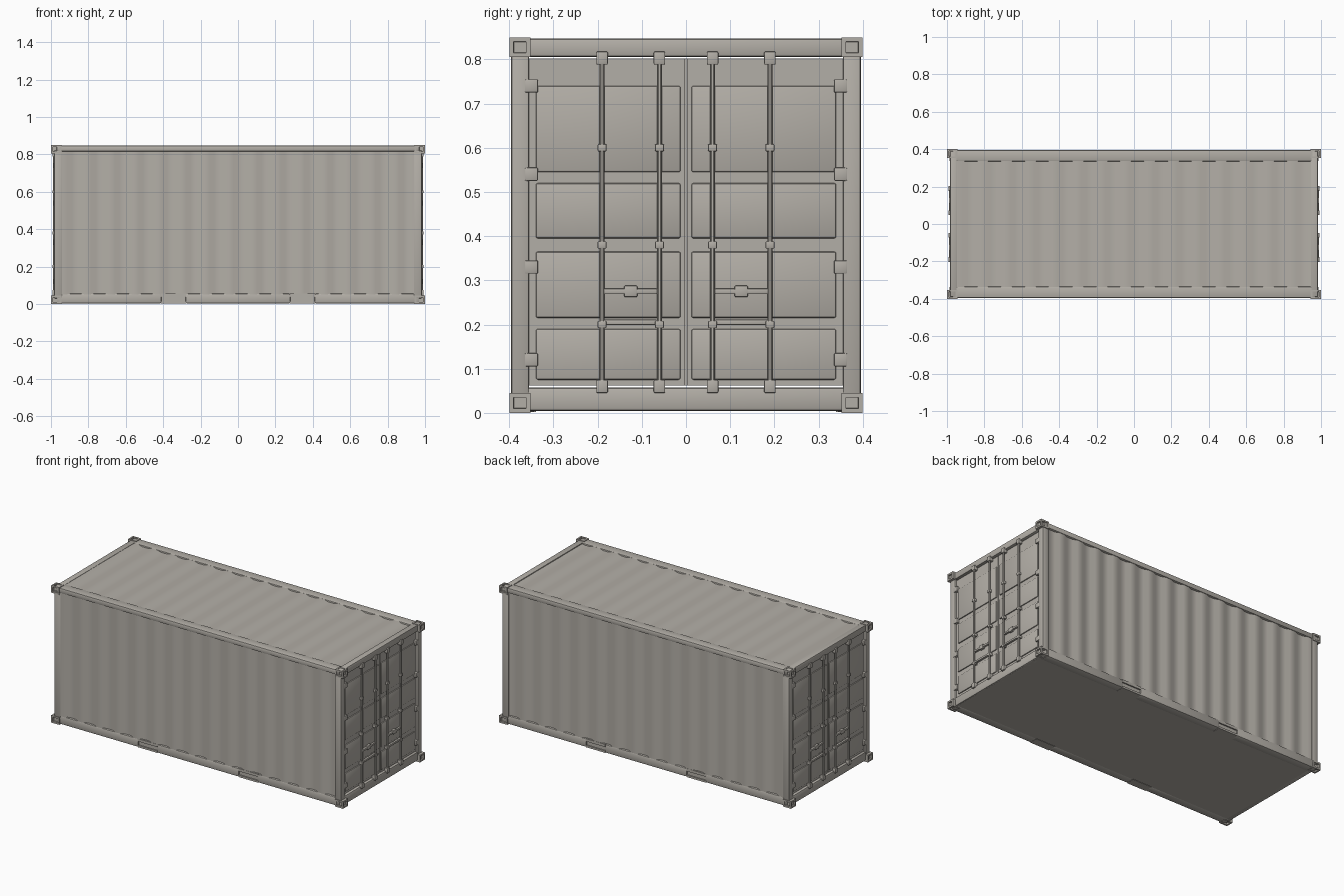
import bpy, bmesh, math
from mathutils import Vector

if "Cube" in bpy.data.objects:
    bpy.data.objects.remove(bpy.data.objects["Cube"])

L, W, H = 1.0, 0.4, 0.85          # half length, half width, height

paint = bpy.data.materials.new("warm grey paint")
paint.diffuse_color = (0.45, 0.425, 0.385, 1)
paint.use_nodes = True
paint.node_tree.nodes["Principled BSDF"].inputs["Base Color"].default_value = paint.diffuse_color


def finish(bm, name, smooth=30):
    me = bpy.data.meshes.new(name)
    bm.to_mesh(me)
    bm.free()
    ob = bpy.data.objects.new(name, me)
    bpy.context.collection.objects.link(ob)
    me.materials.append(paint)
    bpy.ops.object.select_all(action='DESELECT')
    ob.select_set(True)
    bpy.context.view_layer.objects.active = ob
    bpy.ops.object.shade_smooth_by_angle(angle=math.radians(smooth))
    return ob


def box(name, x, y, z, bevel=0.0):
    """Box from (min, max) ranges."""
    bm = bmesh.new()
    bmesh.ops.create_cube(bm, size=1)
    for v in bm.verts:
        v.co = Vector([r[0] if c < 0 else r[1] for c, r in zip(v.co, (x, y, z))])
    if bevel:
        bmesh.ops.bevel(bm, geom=bm.edges[:], offset=bevel, segments=2,
                        profile=0.5, affect='EDGES')
    return finish(bm, name)


def span(s, a, b):
    """Range a..b mirrored to side s."""
    return (a, b) if s > 0 else (-b, -a)


def corrugated(name, half, count, depth, place, flip):
    """Wavy sheet; place(u, depth, t) gives the point."""
    bm = bmesh.new()
    pitch = 2 * half / count
    rows = []
    for i in range(count):
        for f, d in ((0, 0), (0.3, 0), (0.5, depth), (0.8, depth)):
            rows.append((-half + (i + f) * pitch, d))
    rows.append((half, 0))
    pairs = [[bm.verts.new(place(u, d, t)) for t in (0, 1)] for u, d in rows]
    for a, b in zip(pairs, pairs[1:]):
        q = [a[0], b[0], b[1], a[1]]
        bm.faces.new(q[::-1] if flip else q)
    return finish(bm, name, 60)


# Floor
box("floor", (-0.975, 0.975), (-0.385, 0.385), (0.004, 0.04))

# Corrugated roof and side walls
corrugated("roof", 0.955, 15, 0.007,
           lambda u, d, t: (u, -0.345 + 0.69 * t, 0.844 - d), False)
for s in (-1, 1):
    side = "right" if s > 0 else "left"
    corrugated(side + "_wall", 0.95, 15, 0.010,
               lambda u, d, t: (u, s * (0.392 - d), 0.045 + 0.775 * t), s > 0)

    # Top rail and plain roof margin
    box(side + "_top_rail", (-0.97, 0.97), span(s, 0.335, 0.396),
        (0.815, 0.846), 0.006)

    # Bottom rail, cut by two fork pockets
    for a, b in ((-0.97, -0.41), (-0.28, 0.28), (0.41, 0.97)):
        box(side + "_bottom_rail", (a, b), span(s, 0.34, 0.394), (0.002, 0.055), 0.008)
    for c in (-0.345, 0.345):
        box("fork_pocket_top", (c - 0.066, c + 0.066), span(s, 0.34, 0.393), (0.038, 0.055))
        box("fork_pocket_bottom", (c - 0.066, c + 0.066), span(s, 0.34, 0.393), (0.002, 0.014))

# Both ends carry doors
for e in (-1, 1):
    box("end_header", span(e, 0.945, 0.984), (-0.39, 0.39), (0.806, 0.847), 0.006)
    box("end_sill", span(e, 0.945, 0.982), (-0.39, 0.39), (0.004, 0.058), 0.008)
    for s in (-1, 1):
        box("corner_post", span(e, 0.94, 0.984), span(s, 0.355, 0.396), (0.03, 0.82), 0.006)
        # Door leaf with three raised panels
        box("door_leaf", span(e, 0.94, 0.970), span(s, 0.003, 0.358), (0.062, 0.802))
        for z0, z1 in ((0.075, 0.19), (0.215, 0.365), (0.395, 0.52), (0.545, 0.74)):
            box("door_panel", span(e, 0.96, 0.976), span(s, 0.012, 0.34), (z0, z1), 0.005)
        # Hinges
        for z in (0.12, 0.33, 0.54, 0.74):
            box("hinge", span(e, 0.96, 0.986), span(s, 0.335, 0.365), (z - 0.015, z + 0.015), 0.003)
        # Lock bars with cams and brackets
        for y in (0.06, 0.19):
            bm = bmesh.new()
            bmesh.ops.create_cone(bm, cap_ends=True, segments=10, radius1=0.006,
                                  radius2=0.006, depth=0.765)
            bmesh.ops.translate(bm, vec=(e * 0.984, s * y, 0.4275), verts=bm.verts)
            finish(bm, "lock_bar")
            for z in (0.06, 0.803):
                box("lock_cam", span(e, 0.965, 0.992), span(s, y - 0.013, y + 0.013),
                    (z - 0.015, z + 0.015), 0.003)
            for z in (0.2, 0.38, 0.6):
                box("bar_bracket", span(e, 0.965, 0.991), span(s, y - 0.01, y + 0.01),
                    (z - 0.008, z + 0.008), 0.002)
        # Handles
        for z in (0.205, 0.275):
            box("door_handle", span(e, 0.974, 0.988), span(s, 0.065, 0.19),
                (z - 0.006, z + 0.006), 0.002)
        box("handle_catch", span(e, 0.97, 0.99), span(s, 0.11, 0.14), (0.262, 0.288), 0.003)
    box("door_seal", span(e, 0.95, 0.966), (-0.004, 0.004), (0.062, 0.802))


def casting(e, s, top):
    """Corner casting with a recessed hole in its three outer faces."""
    z = (H - 0.045, H) if top else (0.0, 0.045)
    bm = bmesh.new()
    bmesh.ops.create_cube(bm, size=1)
    rng = (span(e, 0.945, L), span(s, 0.352, W), z)
    for v in bm.verts:
        v.co = Vector([r[0] if c < 0 else r[1] for c, r in zip(v.co, rng)])
    bm.normal_update()
    outer = (Vector((e, 0, 0)), Vector((0, s, 0)), Vector((0, 0, 1 if top else -1)))
    faces = [f for f in bm.faces if any(f.normal.dot(o) > 0.9 for o in outer)]
    bmesh.ops.inset_individual(bm, faces=faces, thickness=0.014)
    bmesh.ops.inset_individual(bm, faces=faces, thickness=0.001, depth=-0.01)
    finish(bm, "corner_casting")


for e in (-1, 1):
    for s in (-1, 1):
        for top in (False, True):
            casting(e, s, top)
